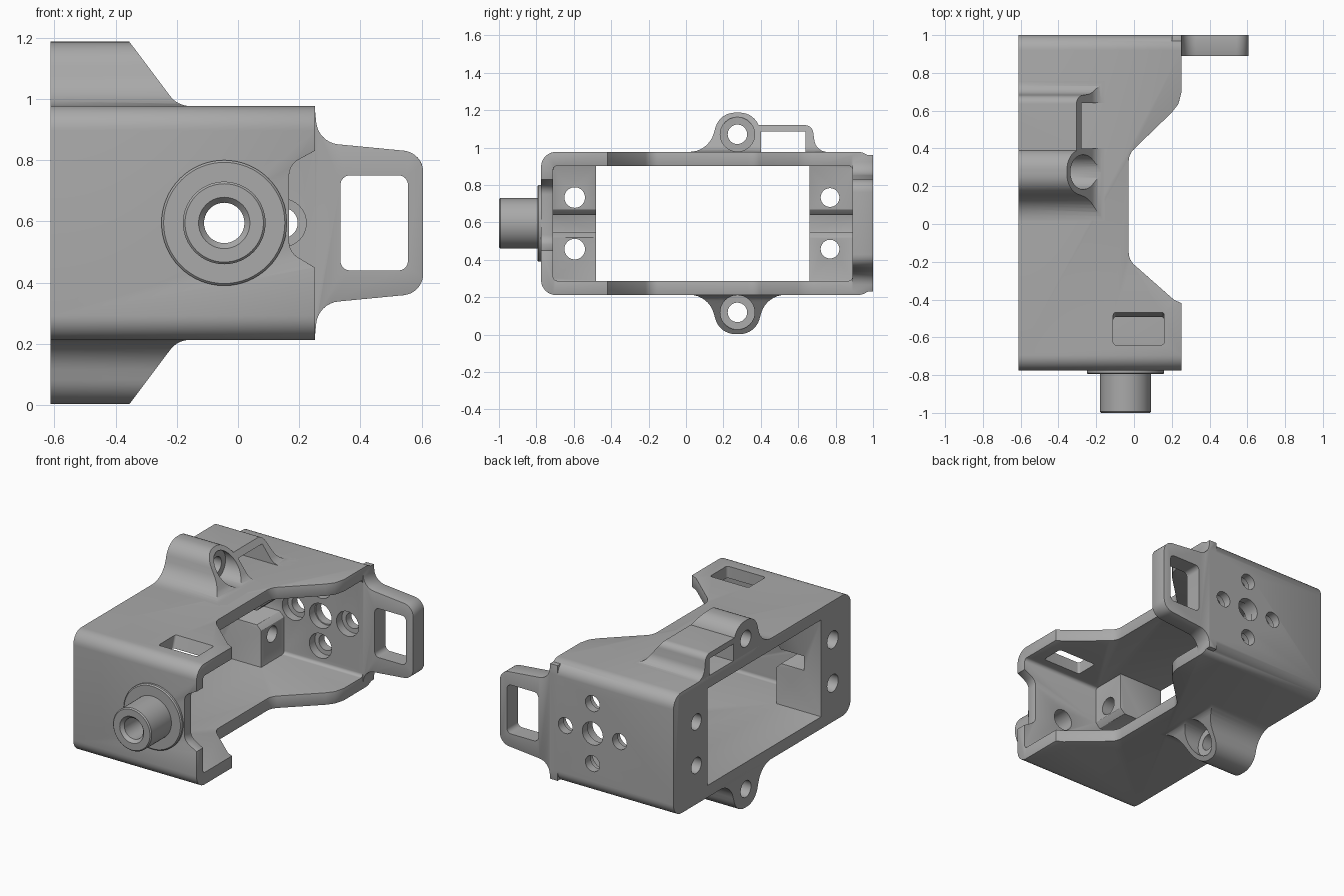
import bpy, math
from mathutils import Vector

if "Cube" in bpy.data.objects:
    bpy.data.objects.remove(bpy.data.objects["Cube"], do_unlink=True)

grey = bpy.data.materials.new("plain grey")
grey.use_nodes = True
COLOUR = (0.4, 0.4, 0.4, 1)
grey.diffuse_color = COLOUR
grey.node_tree.nodes["Principled BSDF"].inputs["Base Color"].default_value = COLOUR

MID = 0.595        # height of the frame's centre line
AXIS_X = -0.045    # x of the pivot


def rounded(points, steps=8):
    """Fillet each (u, v, radius) corner of a polygon."""
    out = []
    for i, p in enumerate(points):
        here = Vector(p[:2])
        radius = p[2] if len(p) > 2 else 0
        if not radius:
            out.append(here)
            continue
        a = (Vector(points[i - 1][:2]) - here).normalized()
        b = (Vector(points[(i + 1) % len(points)][:2]) - here).normalized()
        half = a.angle(b) / 2
        centre = here + (a + b).normalized() * radius / math.sin(half)
        start = here + a * radius / math.tan(half) - centre
        end = here + b * radius / math.tan(half) - centre
        turn = start.angle(end)
        for k in range(steps + 1):
            t = k / steps
            d = (start * math.sin((1 - t) * turn) + end * math.sin(t * turn)) / math.sin(turn)
            out.append(centre + d)
    return out


def loft(name, rings, axis):
    """Skin equal 2D rings placed along an axis: [(position, points), ...]."""
    place = {"x": lambda u, v, w: (w, u, v),
             "y": lambda u, v, w: (u, w, v),
             "z": lambda u, v, w: (u, v, w)}[axis]
    n = len(rings[0][1])
    verts = [place(p[0], p[1], w) for w, ring in rings for p in ring]
    faces = [tuple(range(n)), tuple(range(len(verts) - n, len(verts)))]
    for r in range(len(rings) - 1):
        for i in range(n):
            j = (i + 1) % n
            faces.append((r * n + i, r * n + j, r * n + n + j, r * n + n + i))
    mesh = bpy.data.meshes.new(name)
    mesh.from_pydata(verts, [], faces)
    mesh.materials.append(grey)
    obj = bpy.data.objects.new(name, mesh)
    bpy.context.collection.objects.link(obj)
    bpy.context.view_layer.objects.active = obj
    bpy.ops.object.select_all(action="DESELECT")
    obj.select_set(True)
    bpy.ops.object.mode_set(mode="EDIT")
    bpy.ops.mesh.select_all(action="SELECT")
    bpy.ops.mesh.normals_make_consistent(inside=False)
    bpy.ops.object.mode_set(mode="OBJECT")
    return obj


def prism(name, points, axis, lo, hi):
    ring = rounded(points)
    return loft(name, [(lo, ring), (hi, ring)], axis)


def rect(u0, u1, v0, v1, r=0):
    return [(u0, v0, r), (u1, v0, r), (u1, v1, r), (u0, v1, r)]


def turned(name, u, v, sections, axis, sides=40):
    """Round part or hole: sections are (position, radius)."""
    angles = [math.tau * i / sides for i in range(sides)]
    rings = [(w, [(u + r * math.cos(a), v + r * math.sin(a)) for a in angles])
             for w, r in sections]
    return loft(name, rings, axis)


def apply(obj, mod):
    bpy.context.view_layer.objects.active = obj
    bpy.ops.object.modifier_apply(modifier=mod.name)


def combine(obj, other, operation="DIFFERENCE"):
    mod = obj.modifiers.new("combine", "BOOLEAN")
    mod.operation, mod.solver, mod.object = operation, "EXACT", other
    apply(obj, mod)
    bpy.data.objects.remove(other, do_unlink=True)


def soften(obj, width):
    mod = obj.modifiers.new("soft edges", "BEVEL")
    mod.width, mod.segments, mod.limit_method = width, 2, "ANGLE"
    mod.angle_limit = math.radians(40)
    apply(obj, mod)


def finish(obj):
    bpy.ops.object.select_all(action="DESELECT")
    obj.select_set(True)
    bpy.context.view_layer.objects.active = obj
    bpy.ops.object.shade_smooth_by_angle(angle=math.radians(30))


# Frame: rounded tube with scooped open side
frame = prism("frame", rect(-0.775, 1.0, 0.212, 0.977, 0.08), "x", -0.612, 0.252)
combine(frame, prism("inside", rect(-0.71, 0.89, 0.288, 0.902, 0.02), "x", -1, 1))
scoop = [(0.6, -0.42), (0.252, -0.42, 0), (0.21, -0.4, 0), (-0.028, -0.19, 0.09),
         (-0.028, 0.37, 0.09), (0.2, 0.59, 0), (0.235, 0.635, 0), (0.252, 0.7, 0), (0.6, 0.7)]
combine(frame, prism("scoop", scoop, "z", 0, 1.3))
notch = [(0.4, 0.45), (0.25, 0.45), (0.167, 0.5, 0.06),
         (0.167, 0.785, 0.06), (0.25, 0.83), (0.4, 0.83)]
combine(frame, prism("notch", notch, "y", -0.9, -0.6))

# Grooved mounting blocks inside both ends
for y0, y1 in ((-0.74, -0.48), (0.66, 0.93)):
    block = [(-0.612, 0.26), (-0.3, 0.26), (-0.3, 0.52), (-0.33, 0.55), (-0.49, 0.55),
             (-0.49, 0.64), (-0.33, 0.64), (-0.3, 0.67), (-0.3, 0.93), (-0.612, 0.93)]
    combine(frame, prism("block", block, "y", y0, y1), "UNION")

# Strap tab beside the back wall
tab = [(0.2, 0.96), (0.252, 0.96), (0.262, 0.858, 0.08), (0.605, 0.825, 0.07)]
tab += [(p[0], 2 * MID - p[1], *p[2:]) for p in reversed(tab)]
combine(frame, prism("tab", tab, "y", 0.89, 1.0), "UNION")
soften(frame, 0.008)
combine(frame, prism("tab_window", rect(0.335, 0.555, 0.44, 0.75, 0.03), "y", 0.8, 1.1))

# Screw holes through the blocks
for y, radius in ((-0.595, 0.055), (0.77, 0.05)):
    for z in (0.457, 0.733):
        combine(frame, turned("hole", y, z, [(-0.8, radius), (0, radius)], "x"))

# Cross of stepped holes in the back wall
for dx, dz in ((0, 0), (0.19, 0), (-0.19, 0), (0, 0.19), (0, -0.19)):
    outer = 0.05 if dx or dz else 0.072
    steps = [(0.8, 0.078), (0.945, 0.078), (0.946, outer), (1.1, outer)]
    combine(frame, turned("hole", AXIS_X + dx, MID + dz, steps, "y"))

# Pivot hole and slot in the top wall
combine(frame, turned("hole", AXIS_X, MID, [(-0.9, 0.066), (-0.6, 0.066)], "y"))
combine(frame, loft("slot", [(0.85, rounded(rect(-0.11, 0.16, -0.64, -0.51, 0.015))),
                             (1.0, rounded(rect(-0.11, 0.16, -0.64, -0.46, 0.015)))], "z"))
finish(frame)

# Hollow pivot on the front wall
pivot = turned("front_pivot", AXIS_X, MID,
               [(-1.0, 0.128), (-0.993, 0.135), (-0.795, 0.135), (-0.795, 0.198),
                (-0.788, 0.205), (-0.73, 0.205)], "y", 64)
combine(pivot, turned("bore", AXIS_X, MID,
                      [(-1.05, 0.084), (-1.0, 0.084), (-0.98, 0.066), (-0.6, 0.066)], "y"))
finish(pivot)

# Flared screw lugs above and below, the upper one with a strap loop
lug_shape = [(0.0, 0.93), (0.0, 0.977), (0.12, 0.977, 0.135), (0.18, 1.187, 0.109),
             (0.37, 1.187, 0.109), (0.43, 0.977, 0.135), (0.55, 0.977), (0.55, 0.93)]
loop_shape = [(0.3, 0.93), (0.3, 1.12), (0.675, 1.12, 0.045), (0.695, 0.977, 0.07),
              (0.78, 0.977), (0.78, 0.93)]
slope = [(-0.612, 0.9), (-0.612, 1.25), (-0.4, 1.25), (-0.355, 1.187),
         (-0.197, 0.977, 0.08), (-0.1, 0.977), (-0.1, 0.9)]


def flip(points, up):
    return points if up else [(p[0], 2 * MID - p[1], *p[2:]) for p in points]


for name, up in (("upper_lug", True), ("lower_lug", False)):
    lug = prism(name, flip(lug_shape, up), "x", -0.612, -0.1)
    if up:
        combine(lug, prism("loop", loop_shape, "x", -0.612, -0.1), "UNION")
        combine(lug, prism("loop_window", rect(0.4, 0.64, 0.9, 1.085), "x", -1, 1))
    combine(lug, prism("slope", flip(slope, up), "y", -0.2, 0.95), "INTERSECT")
    z = 1.071 if up else 2 * MID - 1.071
    combine(lug, turned("screw_hole", 0.275, z,
                        [(-0.8, 0.052), (-0.345, 0.052), (-0.344, 0.092), (0.1, 0.092)], "x"))
    finish(lug)
